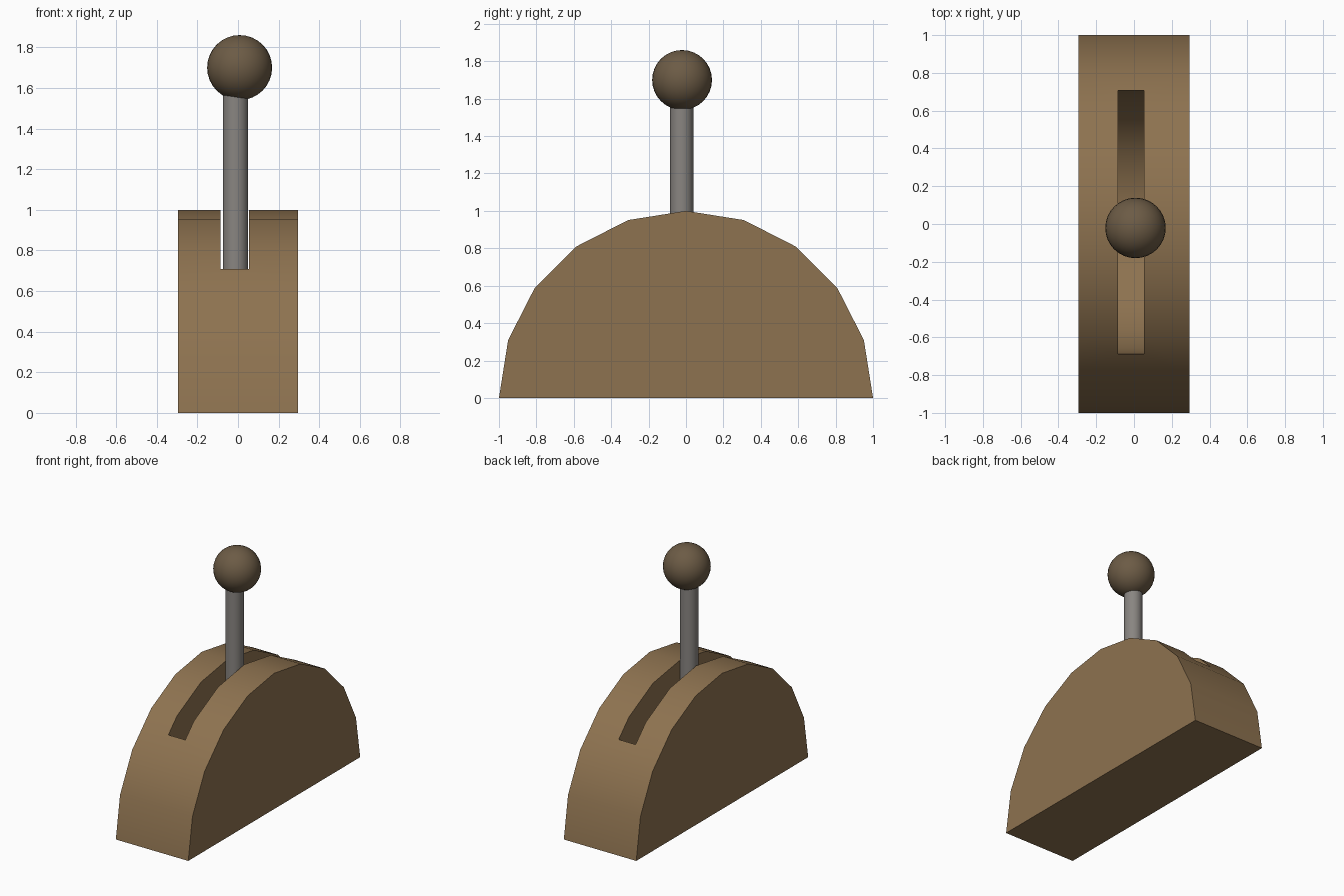
import bpy, bmesh, math

if "Cube" in bpy.data.objects:
    bpy.data.objects.remove(bpy.data.objects["Cube"])


def activate(obj):
    bpy.ops.object.select_all(action='DESELECT')
    obj.select_set(True)
    bpy.context.view_layer.objects.active = obj


def smooth(obj, degrees=30):
    activate(obj)
    bpy.ops.object.shade_smooth_by_angle(angle=math.radians(degrees))


def paint(obj, name, color):
    mat = bpy.data.materials.new(name)
    mat.diffuse_color = (*color, 1)
    mat.use_nodes = True
    mat.node_tree.nodes["Principled BSDF"].inputs["Base Color"].default_value = mat.diffuse_color
    obj.data.materials.append(mat)


def disc(name, radius, x0, x1, y, z, start, steps):
    """Extrude an arc profile (18 degree steps) in the YZ plane along x."""
    bm = bmesh.new()
    angles = [math.radians(start + 18 * i) for i in range(steps)]
    verts = [bm.verts.new((x0, y + radius * math.cos(a), z + radius * math.sin(a)))
             for a in angles]
    face = bm.faces.new(verts)
    ext = bmesh.ops.extrude_face_region(bm, geom=[face])
    moved = [v for v in ext['geom'] if isinstance(v, bmesh.types.BMVert)]
    bmesh.ops.translate(bm, verts=moved, vec=(x1 - x0, 0, 0))
    bmesh.ops.recalc_face_normals(bm, faces=bm.faces)
    mesh = bpy.data.meshes.new(name)
    bm.to_mesh(mesh)
    bm.free()
    obj = bpy.data.objects.new(name, mesh)
    bpy.context.collection.objects.link(obj)
    return obj


# Half-round housing
housing = disc("lever_housing", 1.0, -0.295, 0.295, 0, 0, 0, 11)
paint(housing, "housing_brown", (0.27, 0.17, 0.08))

# Slot cut by a smaller round disc, leaving a bowl-shaped floor
cutter = disc("slot_cutter", 0.7, -0.085, 0.053, 0.01, 0.703, 0, 20)
cutter.hide_render = True
cut = housing.modifiers.new("slot", 'BOOLEAN')
cut.operation = 'DIFFERENCE'
cut.solver = 'EXACT'
cut.object = cutter
activate(housing)
bpy.ops.object.modifier_apply(modifier=cut.name)
bpy.data.objects.remove(cutter)
smooth(housing)

# Lever rod
bottom, top = 0.02, 1.6
bpy.ops.mesh.primitive_cylinder_add(vertices=32, radius=0.062, depth=top - bottom,
                                    location=(-0.012, -0.023, (top + bottom) / 2))
rod = bpy.context.object
rod.name = "lever_rod"
paint(rod, "rod_metal", (0.25, 0.235, 0.22))
smooth(rod)

# Ball knob
bpy.ops.mesh.primitive_uv_sphere_add(segments=32, ring_count=16, radius=0.16,
                                     location=(0.008, -0.021, 1.7))
knob = bpy.context.object
knob.name = "ball_knob"
paint(knob, "knob_brown", (0.15, 0.105, 0.06))
smooth(knob)
